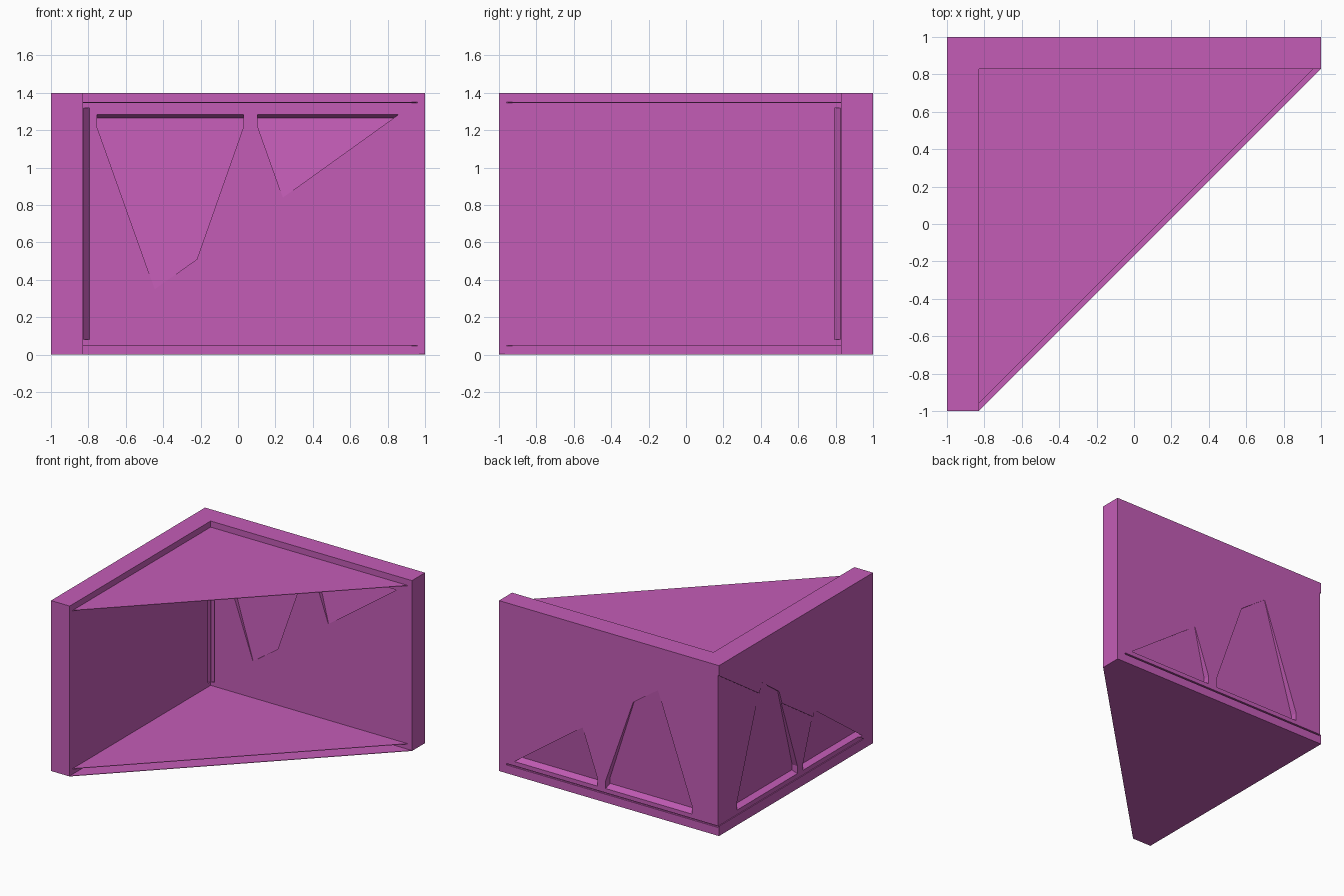
import bpy, bmesh

cube = bpy.data.objects.get("Cube")
if cube:
    bpy.data.objects.remove(cube)

HEIGHT, INNER = 1.4, 0.83

pink = bpy.data.materials.new("orchid_pink")
pink.use_nodes = True
pink.diffuse_color = (0.55, 0.108, 0.47, 1)
pink.node_tree.nodes["Principled BSDF"].inputs["Base Color"].default_value = pink.diffuse_color


def loft(name, rings):
    """Solid made by joining rings of equal length and capping both ends."""
    bm = bmesh.new()
    loops = [[bm.verts.new(p) for p in ring] for ring in rings]
    count = len(loops[0])
    for a, b in zip(loops, loops[1:]):
        for i in range(count):
            j = (i + 1) % count
            bm.faces.new((a[i], a[j], b[j], b[i]))
    bm.faces.new(loops[0])
    bm.faces.new(loops[-1])
    bmesh.ops.recalc_face_normals(bm, faces=bm.faces)
    mesh = bpy.data.meshes.new(name)
    bm.to_mesh(mesh)
    bm.free()
    mesh.materials.append(pink)
    obj = bpy.data.objects.new(name, mesh)
    bpy.context.collection.objects.link(obj)
    return obj


def slab(name, outline, z0, z1):
    return loft(name, [[(x, y, z) for x, y in outline] for z in (z0, z1)])


def cut(target, cutter):
    cutter.hide_render = True
    mod = target.modifiers.new("cut", "BOOLEAN")
    mod.operation = "DIFFERENCE"
    mod.solver = "EXACT"
    mod.object = cutter
    bpy.context.view_layer.objects.active = target
    bpy.ops.object.modifier_apply(modifier=mod.name)
    bpy.data.objects.remove(cutter)


# Mappings from (along wall, height, depth into wall) to space
def back_outside(u, z, d):
    return (u, 1 - d, z)


def back_inside(u, z, d):
    return (u, INNER + d, HEIGHT - z)


def side_outside(u, z, d):
    return (d - 1, -u, z)


def side_inside(u, z, d):
    return (-INNER - d, -u, z)


# Two walls meeting in a corner
walls = slab("corner_walls", [(-1, -1), (-INNER, -1), (-INNER, INNER),
                              (1, INNER), (1, 1), (-1, 1)], 0, HEIGHT)

# Shallow triangular panel on the outside of the side wall
panel = [(-1.05, 0.08), (-1.05, 1.35), (0.88, 0.08)]
cut(walls, loft("panel_cutter", [[side_outside(u, z, d) for u, z in panel]
                                 for d in (-0.02, 0.008)]))

# Tapered recesses, deepest at the straight ledge
LEDGE = 0.115
large = [(-0.755, LEDGE), (-0.755, 0.18), (-0.445, 1.05),
         (-0.22, 0.89), (0.03, 0.18), (0.03, LEDGE)]
small = [(0.105, LEDGE), (0.105, 0.18), (0.24, 0.56), (0.86, LEDGE)]


def recess(outline, place):
    top = max(z for u, z in outline)
    floor = []
    for u, z in outline:
        z = z + 0.02 if z == LEDGE else z
        floor.append(place(u, z, 0.003 + 0.057 * (top - z) / (top - LEDGE)))
    rings = [[place(u, z, d) for u, z in outline] for d in (-0.02, 0)]
    cut(walls, loft("recess_cutter", rings + [floor]))


for place in (back_outside, back_inside, side_outside):
    for outline in (large, small):
        recess(outline, place)

# Slanted grooves either side of the inner corner
for place, side in ((back_inside, 1), (side_inside, 1)):
    profile = [(-0.825, 0), (-0.825, -0.02), (-0.795, -0.02), (-0.795, 0.04)]
    cut(walls, loft("groove_cutter", [[place(u, z, d) for u, d in profile]
                                      for z in (0.08, 1.32)]))

# Fine groove along the foot of the back wall
foot = [(-0.99, 0.068), (0.93, 0.068), (0.93, 0.08), (-0.99, 0.08)]
cut(walls, loft("foot_cutter", [[back_outside(u, z, d) for u, z in foot]
                                for d in (-0.02, 0.015)]))


# Thin triangular sheets filling the corner
def sheet(name, z, inset):
    slab(name, [(-INNER, INNER), (-INNER, inset - 1), (1 - inset, INNER)], z, z + 0.004)


sheet("base_sheet", 0, 0)
sheet("floor_sheet", 0.046, 0.04)
sheet("top_sheet", 1.346, 0.04)
